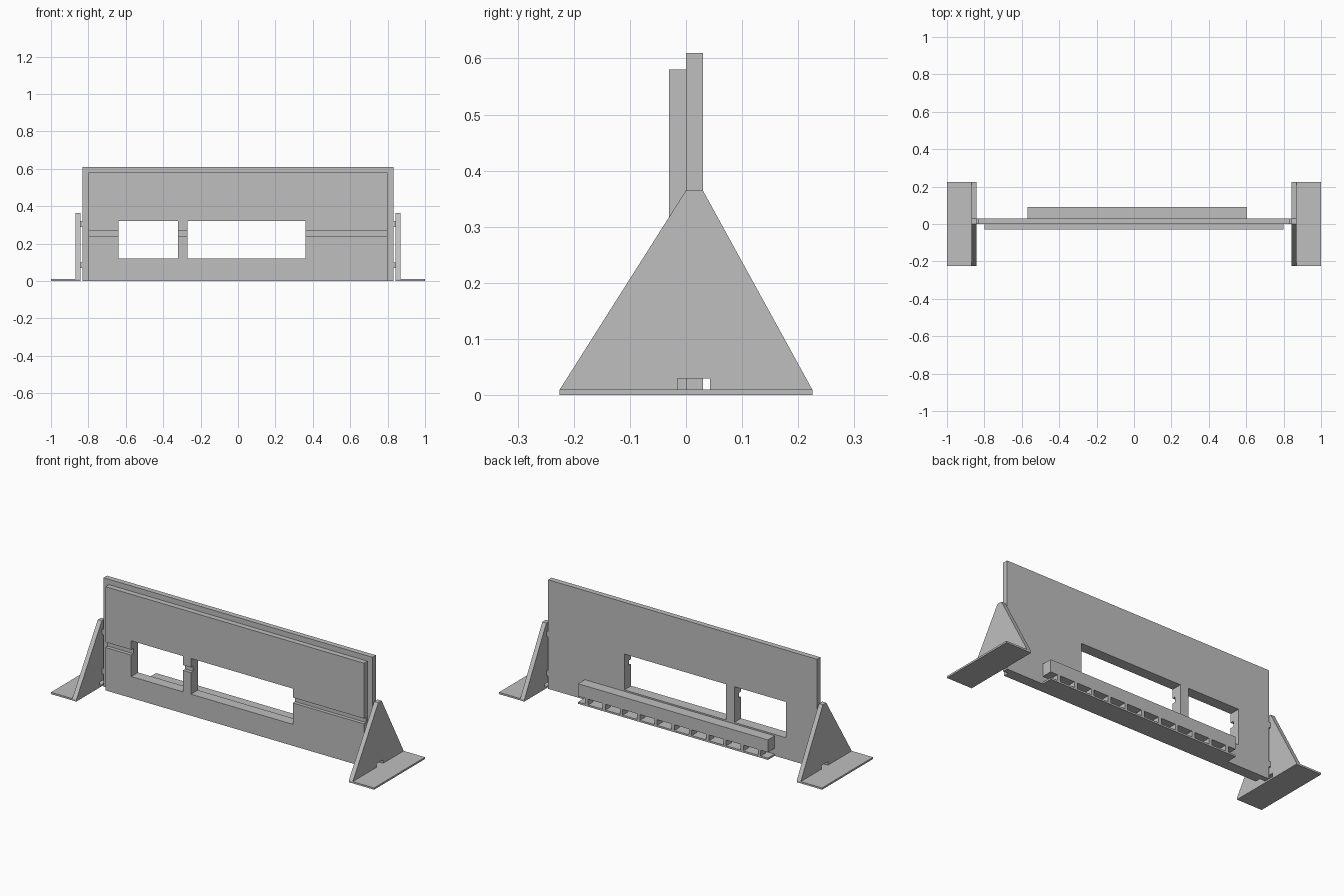
import bpy, bmesh

if "Cube" in bpy.data.objects:
    bpy.data.objects.remove(bpy.data.objects["Cube"])

grey = bpy.data.materials.new("plain_grey")
grey.diffuse_color = (0.52, 0.52, 0.52, 1)
grey.use_nodes = True
grey.node_tree.nodes["Principled BSDF"].inputs["Base Color"].default_value = grey.diffuse_color


def finish(name, bm):
    bmesh.ops.recalc_face_normals(bm, faces=bm.faces)
    mesh = bpy.data.meshes.new(name)
    bm.to_mesh(mesh)
    bm.free()
    mesh.materials.append(grey)
    ob = bpy.data.objects.new(name, mesh)
    bpy.context.collection.objects.link(ob)
    return ob


def add_box(bm, x, y, z):
    verts = bmesh.ops.create_cube(bm, size=1)["verts"]
    for v in verts:
        v.co = [(a + b) / 2 + c * (b - a) for (a, b), c in zip((x, y, z), v.co)]


def boxes(name, *specs):
    bm = bmesh.new()
    for spec in specs:
        add_box(bm, *spec)
    return finish(name, bm)


def cut(ob, cutter):
    mod = ob.modifiers.new("cut", "BOOLEAN")
    mod.operation = "DIFFERENCE"
    mod.solver = "EXACT"
    mod.object = cutter
    cutter.hide_render = True
    cutter.hide_viewport = True


# Wall made of a tall back board and a shorter front board
back_board = boxes("back_board", ((-0.832, 0.832), (0, 0.03), (0, 0.61)))
front_board = boxes("front_board", ((-0.8, 0.8), (-0.03, 0), (0, 0.58)))

# Two window openings through both boards, and a groove across the front
windows = boxes("window_cutter",
                ((-0.64, -0.32), (-0.1, 0.1), (0.12, 0.32)),
                ((-0.27, 0.36), (-0.1, 0.1), (0.12, 0.32)))
groove = boxes("groove_cutter", ((-0.9, 0.9), (-0.1, -0.01), (0.24, 0.27)))
cut(back_board, windows)
cut(front_board, windows)
cut(front_board, groove)

# Rear rail with a thin shelf and a row of dividers below it
X0, X1 = -0.57, 0.605
boxes("rear_rail", ((X0, X1), (0.03, 0.09), (0.042, 0.112)))
boxes("rear_shelf", ((X0, X1), (0.03, 0.09), (0, 0.01)))
count = 11
step = (X1 - X0) / count
boxes("shelf_dividers", *[
    ((X0 + (i + 0.5) * step - 0.009, X0 + (i + 0.5) * step + 0.009),
     (0.045, 0.09), (0.01, 0.042)) for i in range(count)])

# End supports: gusset with a small slot, foot plate and joining tabs
PROFILE = [(-0.225, 0), (0.225, 0), (0.225, 0.01), (0.03, 0.365),
           (0, 0.365), (-0.225, 0.01)]
slot = boxes("slot_cutter", ((-1.1, 1.1), (-0.015, 0.043), (0.01, 0.03)))
for side, label in ((-1, "left"), (1, "right")):
    bm = bmesh.new()
    face = bm.faces.new([bm.verts.new((side * 0.843, y, z)) for y, z in PROFILE])
    new = bmesh.ops.extrude_face_region(bm, geom=[face])["geom"]
    bmesh.ops.translate(bm, vec=(side * 0.025, 0, 0),
                        verts=[g for g in new if isinstance(g, bmesh.types.BMVert)])
    cut(finish(label + "_gusset", bm), slot)
    xs = sorted((side * 0.868, side))
    boxes(label + "_foot", (xs, (-0.225, 0.225), (0, 0.01)))
    xs = sorted((side * 0.832, side * 0.843))
    boxes(label + "_tabs", (xs, (0, 0.03), (0.07, 0.1)),
          (xs, (0, 0.03), (0.29, 0.32)))
